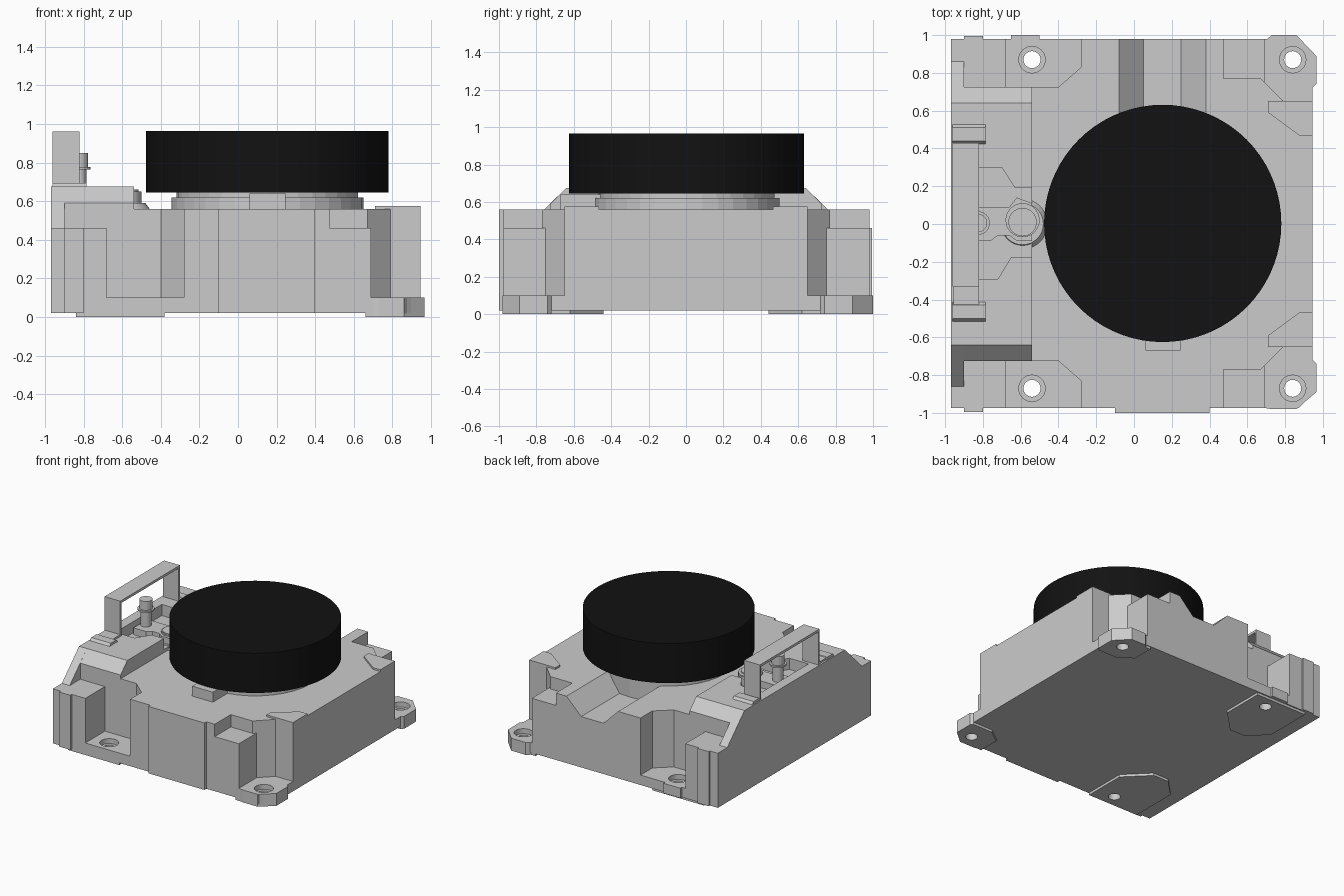
import bpy, bmesh, math
from mathutils import Vector


def prism(name, pts, lo, hi, axis='z'):
    """Extrude a closed 2D profile along an axis: z uses (x,y), x uses (y,z), y uses (x,z)."""
    place = {'z': lambda a, b, c: (a, b, c),
             'x': lambda a, b, c: (c, a, b),
             'y': lambda a, b, c: (a, c, b)}[axis]
    bm = bmesh.new()
    low = [bm.verts.new(place(a, b, lo)) for a, b in pts]
    top = [bm.verts.new(place(a, b, hi)) for a, b in pts]
    bm.faces.new(low)
    bm.faces.new(top)
    n = len(pts)
    for i in range(n):
        j = (i + 1) % n
        bm.faces.new((low[i], low[j], top[j], top[i]))
    bmesh.ops.recalc_face_normals(bm, faces=bm.faces)
    me = bpy.data.meshes.new(name)
    bm.to_mesh(me)
    bm.free()
    ob = bpy.data.objects.new(name, me)
    bpy.context.scene.collection.objects.link(ob)
    return ob


def box(name, x0, x1, y0, y1, z0, z1):
    return prism(name, [(x0, y0), (x1, y0), (x1, y1), (x0, y1)], z0, z1)


def cyl(name, x, y, r, z0, z1, n=32, r2=None):
    ob = prism(name, [(r * math.cos(2 * math.pi * i / n), r * math.sin(2 * math.pi * i / n))
                      for i in range(n)], z0, z1)
    for i, v in enumerate(ob.data.vertices):
        k = (r2 or r) / r if i >= n else 1
        v.co = Vector((x + v.co.x * k, y + v.co.y * k, v.co.z))
    return ob


def cut(ob, cutters):
    for c in cutters:
        c.hide_render = True
        c.hide_viewport = True
        m = ob.modifiers.new("cut", 'BOOLEAN')
        m.operation = 'DIFFERENCE'
        m.solver = 'EXACT'
        m.object = c


def flip(pts, s):
    return [(a, b * s) for a, b in pts]


# Main housing
body = prism("housing", [(-0.97, -0.975), (0.87, -0.975), (0.945, -0.90), (0.945, 0.90),
                         (0.87, 0.98), (-0.97, 0.98)], 0.02, 0.56)
pockets, holes, feet = [], [], []
for s, side in ((-1, "front"), (1, "back")):
    # Corner pockets and lower steps (cutters)
    pockets.append(prism("cut_right_pocket_" + side, flip(
        [(0.69, 1.1), (0.69, 0.75), (0.79, 0.65), (1.1, 0.65), (1.1, 1.1)], s), 0.10, 0.8))
    pockets.append(prism("cut_right_step_" + side, flip(
        [(0.475, 1.1), (0.475, 0.77), (0.67, 0.77), (0.70, 0.74), (0.75, 1.1)], s), 0.46, 0.8))
    pockets.append(prism("cut_left_pocket_" + side, flip(
        [(-0.68, 1.1), (-0.68, 0.725), (-0.40, 0.725), (-0.28, 0.83), (-0.28, 1.1)], s), 0.10, 0.8))
    pockets.append(prism("cut_left_step_" + side, flip(
        [(-1.1, 1.1), (-1.1, 0.725), (-0.66, 0.725), (-0.66, 1.1)], s), 0.46, 0.8))
    # Screw holes with counterbores (cutters)
    for x in (-0.54, 0.84):
        holes.append(cyl("cut_hole", x, s * 0.87, 0.045, -0.1, 0.3))
        holes.append(cyl("cut_counterbore", x, s * 0.87, 0.07, 0.06, 0.3))
    # Mounting feet
    e = 1.0 if s > 0 else 0.98
    feet.append(prism("corner_foot_" + side, flip(
        [(0.66, 0.975), (0.66, 0.80), (0.77, 0.72), (0.945, 0.72), (0.965, 0.74), (0.965, 0.89),
         (0.86, e), (0.73, e), (0.70, 0.975)], s), 0.0, 0.10))
    feet.append(prism("base_pad_" + side, flip(
        [(-0.38, 0.97), (-0.38, 0.62), (-0.56, 0.44), (-0.70, 0.44), (-0.84, 0.58),
         (-0.84, 0.97)], s), 0.0, 0.03))
    # Raised edge pads on the right and corner ribs on the left
    prism("edge_pad_" + side, flip([(0.71, 0.65), (0.945, 0.65), (0.945, 0.465), (0.88, 0.465),
                                    (0.71, 0.59)], s), 0.55, 0.575)
    box("corner_rib_" + side, -0.90, -0.80, *sorted((s * 0.9, s * 0.995)), 0.02, 0.46)

channel = prism("cut_channel", [(-0.10, 0.58), (-0.08, 0.56), (0.05, 0.43), (0.25, 0.43),
                                (0.38, 0.56), (0.40, 0.58)], 0.2, 1.2, 'y')
cut(body, pockets + holes + [channel])
for f in feet:
    cut(f, holes)
box("front_panel", -0.10, 0.40, -1.0, -0.95, 0.02, 0.56)
box("back_tab", -0.65, -0.50, 0.95, 1.0, 0.02, 0.10)
cut(bpy.data.objects["back_tab"], holes)

# Raised left deck with sloped ends and a stepped recess
prism("deck_outer_wall", [(-0.86, 0.46), (0.86, 0.46), (0.64, 0.675), (-0.64, 0.675)],
      -0.97, -0.90, 'x')
deck = prism("deck", [(-0.725, 0.46), (0.725, 0.46), (0.725, 0.59), (0.64, 0.675),
                      (-0.64, 0.675), (-0.725, 0.59)], -0.90, -0.54, 'x')
recess = prism("cut_recess", [(-0.89, -0.29), (-0.72, -0.29), (-0.65, -0.175), (-0.4, -0.175),
                              (-0.4, 0.19), (-0.63, 0.19), (-0.70, 0.30), (-0.89, 0.30)],
               0.585, 0.8)
cut(deck, [recess])

# Lever and pivot inside the recess
prism("lever", [(-0.87, -0.09), (-0.76, -0.09), (-0.72, -0.06), (-0.66, -0.06), (-0.62, -0.09),
                (-0.54, -0.09), (-0.54, 0.11), (-0.62, 0.14), (-0.66, 0.09), (-0.87, 0.09)],
      0.58, 0.64)
cyl("pivot_base", -0.59, 0.0, 0.14, 0.55, 0.59, r2=0.11)
cyl("pivot_boss", -0.59, 0.02, 0.09, 0.58, 0.65)
cyl("pivot_cap", -0.59, 0.01, 0.075, 0.64, 0.66)

# Button pin
cyl("pin_stem", -0.825, 0.005, 0.04, 0.60, 0.77, 24)
cyl("pin_collar", -0.825, 0.005, 0.062, 0.765, 0.778, 24)
cyl("pin_head", -0.825, 0.005, 0.048, 0.775, 0.85, 24)

# Handle arch and its feet
prism("handle", [(-0.33, 0.67), (-0.33, 0.96), (0.43, 0.96), (0.43, 0.67), (0.415, 0.67),
                 (0.415, 0.94), (-0.315, 0.94), (-0.315, 0.67)], -0.96, -0.82, 'x')
for y0, y1, n in ((-0.52, -0.41, "front"), (0.42, 0.53, "back")):
    prism("handle_foot_" + n, [(y0, 0.67), (y1, 0.67), (y1 - 0.02, 0.695), (y0 + 0.02, 0.695)],
          -0.96, -0.785, 'x')
box("handle_plate", -0.955, -0.82, -0.50, -0.32, 0.67, 0.69)

# Turntable rings, front stop and wheel
cyl("base_ring", 0.152, 0.003, 0.497, 0.42, 0.62, 36)
cyl("upper_ring", 0.152, 0.003, 0.47, 0.61, 0.65, 36)
box("front_stop", 0.06, 0.245, -0.67, -0.42, 0.55, 0.64)
wheel = cyl("wheel", 0.152, 0.003, 0.628, 0.645, 0.965, 72)
black = bpy.data.materials.new("black")
black.diffuse_color = (0.006, 0.006, 0.006, 1)
wheel.data.materials.append(black)
